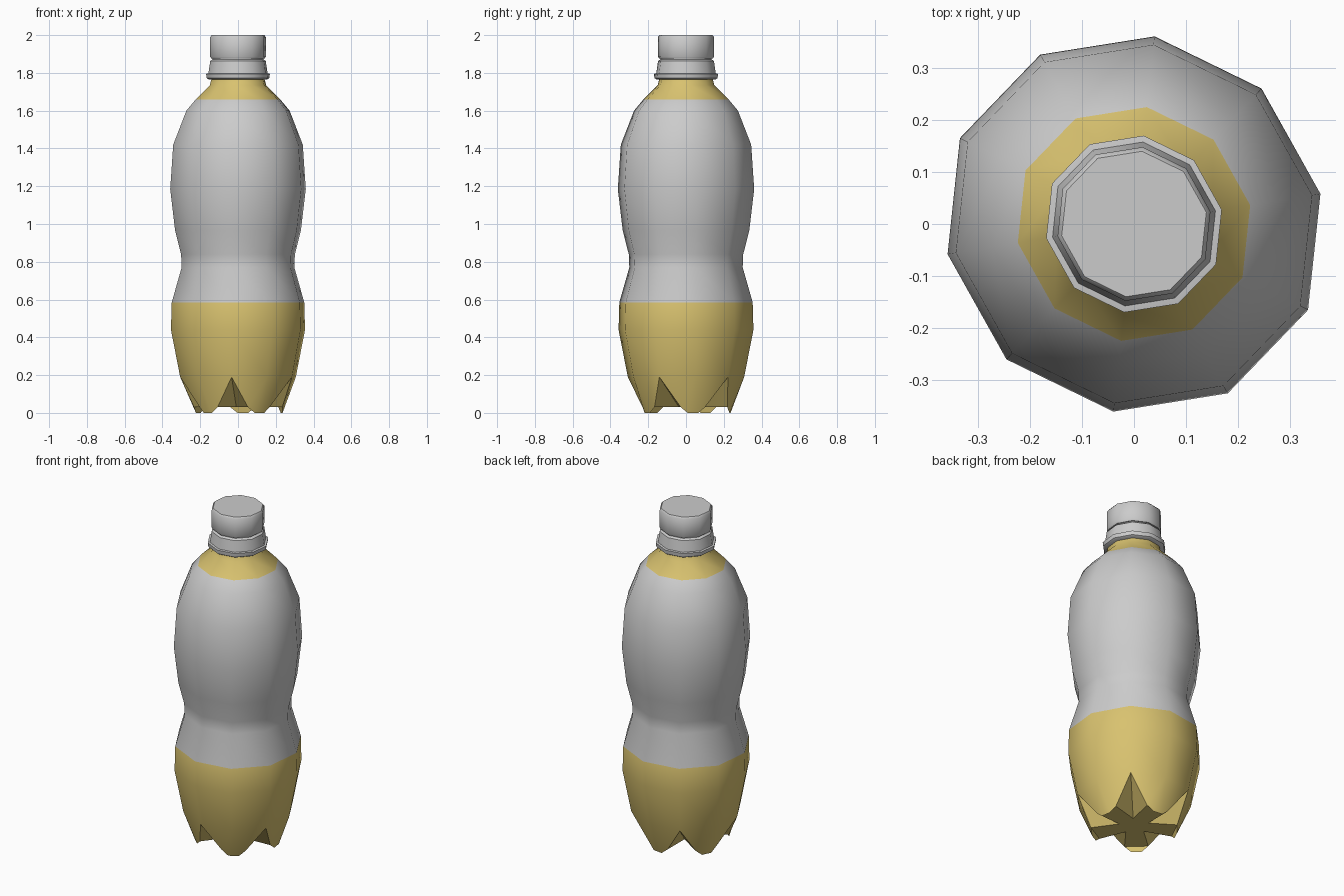
import bpy, bmesh, math
from mathutils import Vector

if "Cube" in bpy.data.objects:
    bpy.data.objects.remove(bpy.data.objects["Cube"])


def material(name, rgb):
    m = bpy.data.materials.new(name)
    m.use_nodes = True
    m.diffuse_color = (*rgb, 1)
    m.node_tree.nodes["Principled BSDF"].inputs["Base Color"].default_value = (*rgb, 1)
    return m


grey = material("light grey", (0.6, 0.6, 0.6))
yellow = material("straw yellow", (0.69, 0.54, 0.16))

# Ten-sided, slightly uneven cross-section of unit radius
half = [(0.11, 1.0), (0.68, 0.722), (0.994, 0.161), (0.928, -0.458), (0.5, -0.903)]
section = [Vector((x, y, 0)) for x, y in half] + [Vector((-x, -y, 0)) for x, y in half]
N = len(section)


def ring(bm, r, z):
    return [bm.verts.new(p * r + Vector((0, 0, z))) for p in section]


def loft(bm, profile):
    """Stack section rings along (radius, height) pairs."""
    rings = [ring(bm, r, z) for r, z in profile]
    for a, b in zip(rings, rings[1:]):
        for i in range(N):
            j = (i + 1) % N
            bm.faces.new((a[i], a[j], b[j], b[i]))
    return rings


def finish(bm, name, mats):
    bmesh.ops.recalc_face_normals(bm, faces=bm.faces)
    me = bpy.data.meshes.new(name)
    bm.to_mesh(me)
    bm.free()
    for m in mats:
        me.materials.append(m)
    ob = bpy.data.objects.new(name, me)
    bpy.context.collection.objects.link(ob)
    bpy.ops.object.select_all(action="DESELECT")
    ob.select_set(True)
    bpy.context.view_layer.objects.active = ob
    bpy.ops.object.shade_smooth_by_angle(angle=math.radians(40))
    return ob


# Bottle body, from the top of the feet to the neck
bm = bmesh.new()
rings = loft(bm, [(0.308, 0.19), (0.357, 0.44), (0.353, 0.585), (0.3, 0.77), (0.303, 0.84),
                  (0.335, 0.965), (0.361, 1.185), (0.345, 1.42), (0.275, 1.6), (0.225, 1.66),
                  (0.15, 1.735), (0.138, 1.78)])
bm.faces.new(rings[-1])

# Five feet with V-shaped grooves between them
base = rings[0]
centre = bm.verts.new((0, 0, 0.03))
groove = {i: bm.verts.new(section[i] * 0.08 + Vector((0, 0, 0.03))) for i in range(1, N, 2)}
toes = {}
for i in range(0, N, 2):
    angle = math.atan2(section[i].y, section[i].x)
    toes[i] = []
    for offset, r, z in ((16, 0.236, 0.03), (7, 0.236, 0), (-7, 0.236, 0), (-16, 0.236, 0.03)):
        t = angle + math.radians(offset)
        toes[i].append(bm.verts.new((r * math.cos(t), r * math.sin(t), z)))
for i in range(0, N, 2):
    before, after = (i - 1) % N, i + 1
    a, b, c, d = toes[i]
    bm.faces.new((base[before], a, b, base[i]))
    bm.faces.new((base[i], b, c))
    bm.faces.new((base[i], c, d, base[after]))
    # sole
    bm.faces.new((groove[before], groove[after], centre))
    bm.faces.new((groove[before], a, d, groove[after]))
    bm.faces.new((a, b, c, d))
    # groove walls
    bm.faces.new((base[after], d, groove[after]))
    bm.faces.new((base[after], groove[after], toes[(i + 2) % N][0]))

# Yellow base and neck, grey middle
for f in bm.faces:
    z = f.calc_center_median().z
    f.material_index = 1 if z < 0.585 or z > 1.66 else 0
finish(bm, "bottle_body", [grey, yellow])


def closed_part(name, profile):
    part = bmesh.new()
    rows = loft(part, profile)
    part.faces.new(rows[0])
    part.faces.new(rows[-1])
    return finish(part, name, [grey])


# Flange, safety band and neck finish
closed_part("neck_ring", [(0.156, 1.765), (0.167, 1.772), (0.17, 1.795), (0.158, 1.797)])
closed_part("safety_band", [(0.158, 1.795), (0.148, 1.862), (0.138, 1.87)])
closed_part("neck_thread", [(0.135, 1.85), (0.135, 1.9)])

# Screw cap
closed_part("screw_cap", [(0.142, 1.875), (0.148, 1.885), (0.148, 1.99), (0.14, 2.0)])
